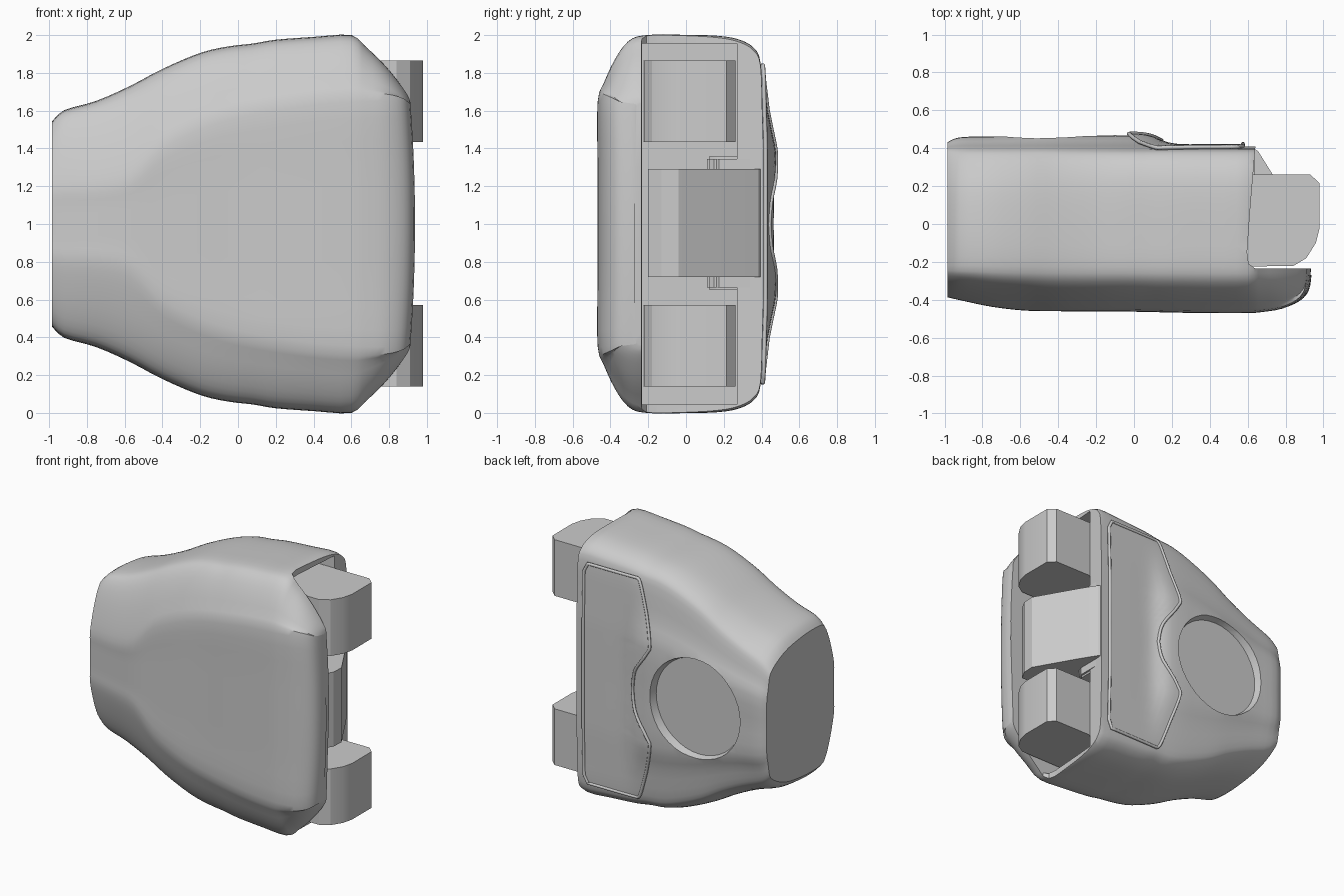
import bpy, bmesh, math
from mathutils import Vector
from mathutils.bvhtree import BVHTree

cube = bpy.data.objects.get("Cube")
if cube:
    bpy.data.objects.remove(cube)

grey = bpy.data.materials.new("plain grey")
grey.use_nodes = True
GREY = (0.6, 0.6, 0.6, 1)
grey.diffuse_color = GREY
grey.node_tree.nodes["Principled BSDF"].inputs["Base Color"].default_value = GREY


def smooth(points, steps):
    """Catmull-Rom sampling of an open list of tuples."""
    out = []
    p = [points[0]] + list(points) + [points[-1]]
    for i in range(1, len(p) - 2):
        for s in range(steps):
            t = s / steps
            out.append(tuple(
                0.5 * (2 * b + (c - a) * t + (2 * a - 5 * b + 4 * c - d) * t * t
                       + (3 * b - a - 3 * c + d) * t ** 3)
                for a, b, c, d in zip(p[i - 1], p[i], p[i + 1], p[i + 2])))
    out.append(tuple(points[-1]))
    return out


def make(name, bm, angle=35):
    bmesh.ops.recalc_face_normals(bm, faces=bm.faces)
    mesh = bpy.data.meshes.new(name)
    bm.to_mesh(mesh)
    ob = bpy.data.objects.new(name, mesh)
    bpy.context.collection.objects.link(ob)
    mesh.materials.append(grey)
    shade(ob, angle)
    return ob


def shade(ob, angle=35):
    bpy.ops.object.select_all(action='DESELECT')
    bpy.context.view_layer.objects.active = ob
    ob.select_set(True)
    bpy.ops.object.shade_smooth_by_angle(angle=math.radians(angle))


def prism(name, outline, z0, z1, bevel=0):
    """Extrude an xy outline upward."""
    bm = bmesh.new()
    face = bm.faces.new([bm.verts.new((x, y, z0)) for x, y in outline])
    new = bmesh.ops.extrude_face_region(bm, geom=[face])["geom"]
    bmesh.ops.translate(bm, vec=(0, 0, z1 - z0),
                        verts=[v for v in new if isinstance(v, bmesh.types.BMVert)])
    if bevel:
        bmesh.ops.bevel(bm, geom=bm.edges[:], offset=bevel, segments=2, affect='EDGES')
    return make(name, bm, 20)


def cut(target, cutter):
    mod = target.modifiers.new("cut", 'BOOLEAN')
    mod.object, mod.operation, mod.solver = cutter, 'DIFFERENCE', 'EXACT'
    bpy.context.view_layer.objects.active = target
    bpy.ops.object.modifier_apply(modifier=mod.name)
    bpy.data.objects.remove(cutter)


# Shell stations: x, half height, half height of front flat, front y, rear bulge, rear rounding
stations = [
    (-0.985, 0.54, 0.18, -0.385, 0.03, 1), (-0.92, 0.60, 0.19, -0.40, 0.055, 0.9),
    (-0.75, 0.65, 0.2, -0.435, 0.06, 0.6), (-0.57, 0.73, 0.24, -0.455, 0.065, 0.4),
    (-0.4, 0.82, 0.4, -0.458, 0.065, 0.2), (-0.2, 0.905, 0.5, -0.46, 0.065, 0.1),
    (-0.05, 0.94, 0.55, -0.46, 0.065, 0), (0.08, 0.955, 0.58, -0.462, 0.055, 0),
    (0.2, 0.975, 0.6, -0.465, 0.012, 0), (0.4, 0.99, 0.63, -0.468, 0.01, 0),
    (0.6, 1.0, 0.645, -0.468, 0.01, 0), (0.68, 0.94, 0.65, -0.462, 0.01, 0),
    (0.78, 0.84, 0.65, -0.445, 0.01, 0), (0.86, 0.74, 0.64, -0.405, 0.01, 0),
    (0.9, 0.68, 0.62, -0.35, 0.01, 0), (0.912, 0.65, 0.61, -0.27, 0.01, 0)]


def section(h, f, yf, b, k):
    w = -0.2 - yf
    half = [(yf, 0), (yf, f * 0.5), (yf, f)]
    for u, v in ((0.13, 0.3), (0.35, 0.65), (0.6, 0.9), (0.9, 0.99)):
        half.append((yf + u * w, f + v * (h - f)))
    for y, square, rnd in ((-0.05, 1, 1), (0.16, 0.995, 0.95), (0.28, 0.975, 0.87),
                           (0.36, 0.93, 0.78), (0.395, 0.85, 0.7),
                           (0.4 + b * 0.4, 0.6, 0.54), (0.4 + b, 0.4, 0.36), (0.4 + b, 0, 0)):
        half.append((y, h * (square + k * (rnd - square))))
    half = smooth(half, 3)
    return half + [(y, -z) for y, z in reversed(half[1:-1])]


bm = bmesh.new()
rings = []
for x, *shape in smooth(stations, 3):
    bow = 0.025 * max(0, (x - 0.75) / 0.16)
    rings.append([bm.verts.new((x + bow * (1 - min(1, (z / 0.65) ** 2)), y, z + 1))
                  for y, z in section(*shape)])
for a, b in zip(rings, rings[1:]):
    for i in range(len(a)):
        j = (i + 1) % len(a)
        bm.faces.new((a[i], a[j], b[j], b[i]))
bm.faces.new(rings[0])
bm.faces.new(rings[-1])
surface = BVHTree.FromBMesh(bm)
shell = make("shell", bm)


def rear(x, z, lift):
    hit = surface.ray_cast(Vector((x, 2, z)), Vector((0, -1, 0)))[0]
    return (x, (hit.y if hit else 0.4) + lift, z)


# Open end behind the front panel, then the hollow inside it
edge = [(0.66, 0.7), (0.64, 0.4), (0.615, 0.1), (0.597, -0.15), (0.605, -0.21), (0.64, -0.235)]
cut(shell, prism("end_cutter", edge + [(1.3, -0.235), (1.3, 0.7)], -0.2, 2.2))
pocket = [(0.42, -0.234), (0.8, -0.234), (0.8, 0.27), (0.42, 0.27)]
cut(shell, prism("pocket_cutter", pocket, 0.045, 1.955))

# Round recess in the rear
bm = bmesh.new()
bmesh.ops.create_cone(bm, cap_ends=True, segments=40, radius1=0.425, radius2=0.365, depth=0.2)
for v in bm.verts:
    v.co = (v.co.x - 0.40, 0.51 - v.co.z, v.co.y + 1)
cut(shell, make("recess_cutter", bm))
shade(shell, 32)

# Pair of blocks and the bridge between them
block = [(0.45, -0.225), (0.84, -0.222), (0.91, -0.18), (0.96, -0.1), (0.98, -0.02),
         (0.98, 0.215), (0.93, 0.262), (0.45, 0.262)]
for name, z in (("lower_block", 0.14), ("upper_block", 1.435)):
    prism(name, block, z, z + 0.43)
bridge = [(0.41, -0.2), (0.86, -0.2), (0.9, -0.13), (0.905, -0.04), (0.73, 0.265),
          (0.655, 0.385), (0.63, 0.4), (0.41, 0.4)]
prism("bridge", bridge, 0.72, 1.29)
flare = [(0.41, 0.11), (0.6, 0.11), (0.635, 0.16), (0.635, 0.37), (0.41, 0.37)]
prism("bridge_flare", flare, 0.65, 1.36, 0.015)

# Grip pad draped over the rear, with a scooped inner edge
scoop = [(0.84, 0.13), (0.78, 0.09), (0.42, -0.02), (0.32, 0.0), (0.15, 0.115), (0.0, 0.145)]
side = smooth(scoop, 4)
side += [(-z, x) for z, x in reversed(side[:-1])]
bm = bmesh.new()
grid = []
for z, left in side:
    right = 0.575 - 0.03 * max(0, (abs(z) - 0.78) / 0.06)
    grid.append([bm.verts.new(rear(left + (right - left) * i / 14, z + 1, 0.012))
                 for i in range(15)])
for a, b in zip(grid, grid[1:]):
    for i in range(14):
        bm.faces.new((a[i], a[i + 1], b[i + 1], b[i]))
border = grid[0] + [r[-1] for r in grid[1:]] + grid[-1][-2::-1] + [r[0] for r in grid[-2:0:-1]]
path = [v.co.copy() for v in border]
base = bmesh.ops.extrude_edge_only(bm, edges=[e for e in bm.edges if e.is_boundary])["geom"]
for v in base:
    if isinstance(v, bmesh.types.BMVert):
        v.co.y -= 0.04
make("grip_pad", bm)

# Raised rim around the grip pad
curve = bpy.data.curves.new("grip_rim", 'CURVE')
curve.dimensions = '3D'
curve.bevel_depth = 0.011
curve.bevel_resolution = 2
line = curve.splines.new('POLY')
line.points.add(len(path) - 1)
for p, co in zip(line.points, path):
    p.co = (*co, 1)
line.use_cyclic_u = True
curve.materials.append(grey)
bpy.context.collection.objects.link(bpy.data.objects.new("grip_rim", curve))
